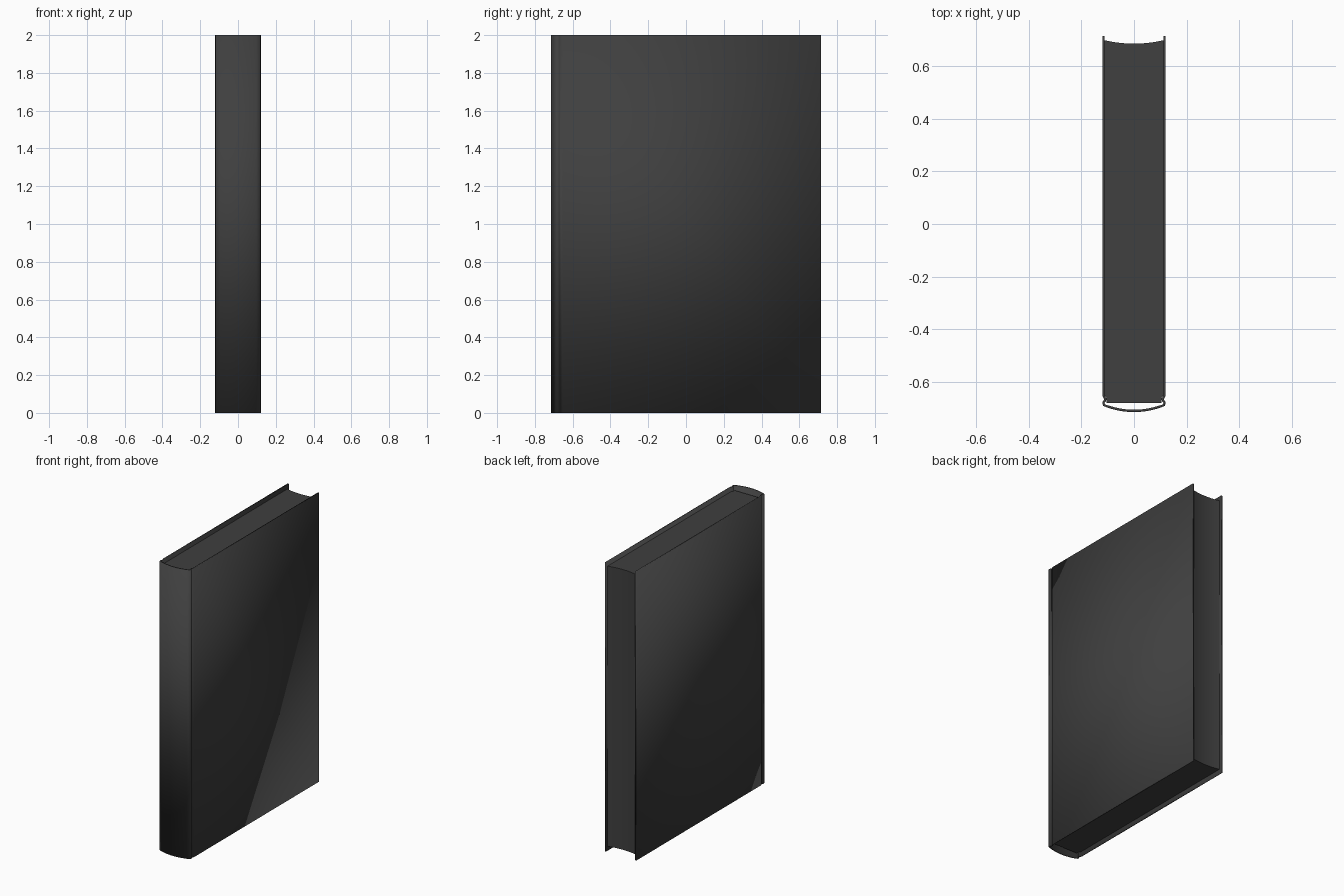
import bpy, bmesh, math

cube = bpy.data.objects.get("Cube")
if cube:
    bpy.data.objects.remove(cube, do_unlink=True)

HEIGHT = 2.0
RECESS = 0.03      # page block sits inside the cover edges
STEPS = 12


def material(name, rgb):
    m = bpy.data.materials.new(name)
    m.use_nodes = True
    m.diffuse_color = (*rgb, 1)
    m.node_tree.nodes["Principled BSDF"].inputs["Base Color"].default_value = (*rgb, 1)
    return m


def extrude_profile(name, points, z0, z1, mat, closed):
    """Sweep a plan outline upwards, capping it when closed."""
    bm = bmesh.new()
    low = [bm.verts.new((x, y, z0)) for x, y in points]
    high = [bm.verts.new((x, y, z1)) for x, y in points]
    n = len(points)
    for i in range(n if closed else n - 1):
        j = (i + 1) % n
        bm.faces.new((low[i], low[j], high[j], high[i]))
    if closed:
        bm.faces.new(low[::-1])
        bm.faces.new(high)
        bmesh.ops.recalc_face_normals(bm, faces=bm.faces)
    mesh = bpy.data.meshes.new(name)
    bm.to_mesh(mesh)
    bm.free()
    mesh.materials.append(mat)
    obj = bpy.data.objects.new(name, mesh)
    bpy.context.collection.objects.link(obj)
    return obj


def arc(half_width, y_edge, y_mid):
    """Shallow curve from +x to -x across the book."""
    ts = [1 - 2 * i / STEPS for i in range(STEPS + 1)]
    return [(half_width * t, y_mid + (y_edge - y_mid) * t * t) for t in ts]


def smooth(obj):
    bpy.ops.object.select_all(action="DESELECT")
    obj.select_set(True)
    bpy.context.view_layer.objects.active = obj
    bpy.ops.object.shade_smooth_by_angle(angle=math.radians(30))


charcoal = material("charcoal", (0.05, 0.05, 0.05))

# Cover: board, hinge groove, rounded spine, then the mirrored side
side = [(0.116, 0.715), (0.116, -0.652), (0.109, -0.664), (0.110, -0.670), (0.116, -0.678)]
spine = arc(0.114, -0.688, -0.710)
outline = side + spine + [(-x, y) for x, y in reversed(side)]
cover = extrude_profile("cover", outline, 0, HEIGHT, charcoal, False)
thick = cover.modifiers.new("thickness", "SOLIDIFY")
thick.thickness = 0.009
thick.offset = 0
smooth(cover)

# Page block: flat at the spine, hollowed along the fore edge
block = arc(0.1115, 0.698, 0.685) + [(-0.1115, -0.65), (-0.104, -0.662), (-0.104, -0.68),
                                     (0.104, -0.68), (0.104, -0.662), (0.1115, -0.65)]
pages = extrude_profile("pages", block, RECESS, HEIGHT - RECESS, charcoal, True)
smooth(pages)
